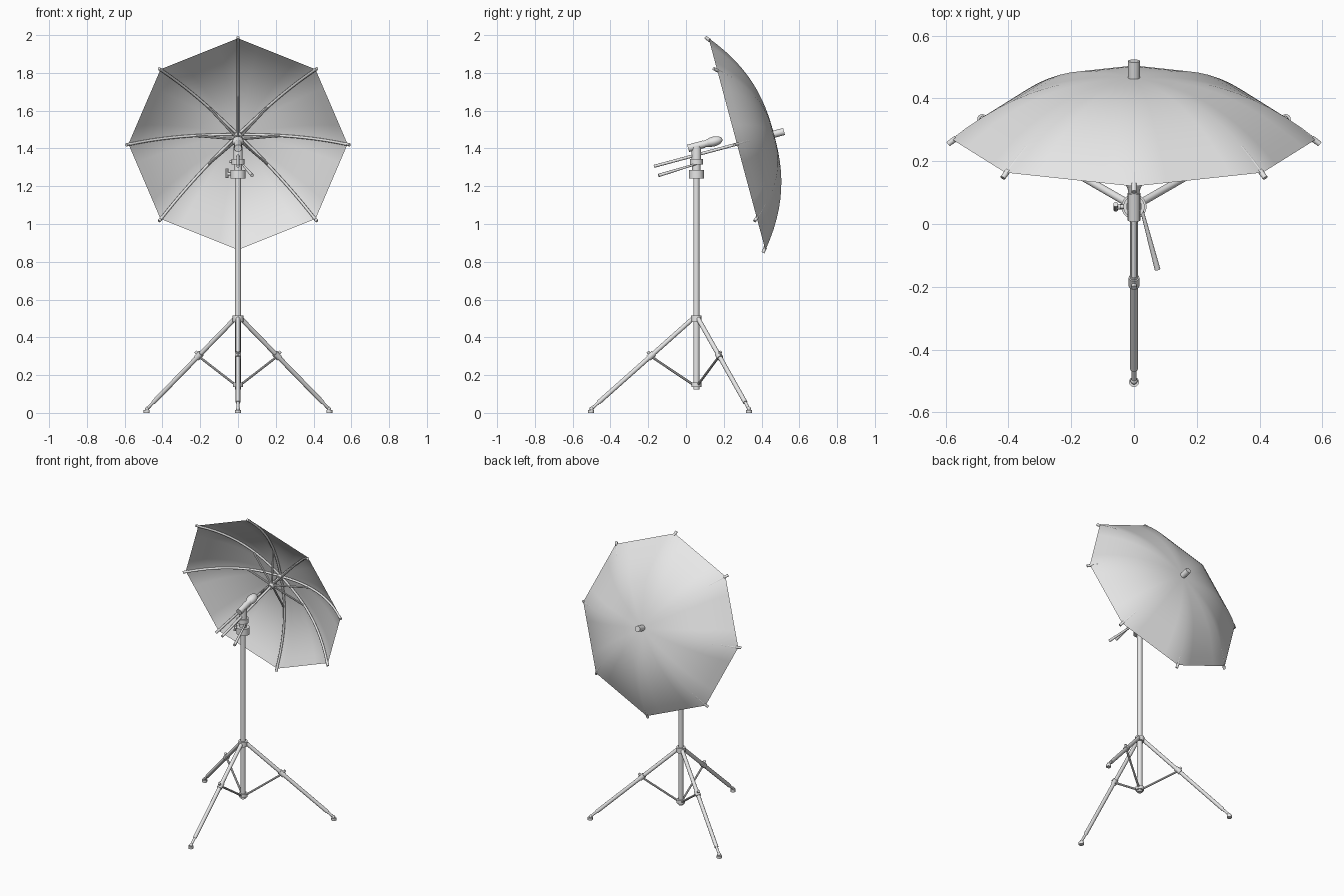
import bpy, bmesh, math
from mathutils import Vector

if "Cube" in bpy.data.objects:
    bpy.data.objects.remove(bpy.data.objects["Cube"])

GREY = (0.8, 0.8, 0.8, 1)
mat = bpy.data.materials.new("pale grey")
mat.use_nodes = True
mat.diffuse_color = GREY
mat.node_tree.nodes["Principled BSDF"].inputs["Base Color"].default_value = GREY


def finish(ob, name, angle=35):
    ob.name = name
    ob.data.materials.clear()
    ob.data.materials.append(mat)
    bpy.ops.object.select_all(action="DESELECT")
    ob.select_set(True)
    bpy.context.view_layer.objects.active = ob
    bpy.ops.object.shade_smooth_by_angle(angle=math.radians(angle))
    return ob


def rod(name, a, b, r1, r2=None, sides=16):
    """Straight or tapered cylinder between two points."""
    a, b = Vector(a), Vector(b)
    d = b - a
    bpy.ops.mesh.primitive_cone_add(vertices=sides, radius1=r1, radius2=r1 if r2 is None else r2,
                                    depth=d.length, location=(a + b) / 2,
                                    rotation=d.to_track_quat("Z", "Y").to_euler())
    return finish(bpy.context.object, name)


def ball(name, loc, scale, tilt=0):
    bpy.ops.mesh.primitive_uv_sphere_add(segments=20, ring_count=12, radius=1, location=loc,
                                         rotation=(tilt, 0, 0))
    bpy.context.object.scale = scale
    return finish(bpy.context.object, name)


def tube(name, points, radius):
    """Round tube along a path."""
    cu = bpy.data.curves.new(name, "CURVE")
    cu.dimensions = "3D"
    cu.bevel_depth = radius
    cu.bevel_resolution = 2
    cu.use_fill_caps = True
    sp = cu.splines.new("POLY")
    sp.points.add(len(points) - 1)
    for p, co in zip(sp.points, points):
        p.co = (*co, 1)
    ob = bpy.data.objects.new(name, cu)
    bpy.context.collection.objects.link(ob)
    bpy.ops.object.select_all(action="DESELECT")
    ob.select_set(True)
    bpy.context.view_layer.objects.active = ob
    bpy.ops.object.convert(target="MESH")
    return finish(bpy.context.object, name, 50)


# ---- stand ----
PY = 0.055
def at(z, x=0, y=0):
    return Vector((x, PY + y, z))

rod("pole", at(0.125), at(1.26), 0.016)
rod("leg_hub", at(0.482), at(0.515), 0.028)
rod("strut_hub", at(0.137), at(0.162), 0.026)

for i, deg in enumerate((-90, 30, 150)):
    t = math.radians(deg)
    out = Vector((math.cos(t), math.sin(t), 0))
    top, foot = at(0.498) + out * 0.02, at(0.022) + out * 0.555
    d = (foot - top).normalized()
    joint = top.lerp(foot, 0.41)
    up = Vector((0, 0, 1))
    n = (up - d * up.dot(d)).normalized()
    rod(f"leg_upper_{i}", top, top.lerp(foot, 0.93), 0.012)
    rod(f"leg_lower_{i}", top.lerp(foot, 0.9), foot, 0.008)
    rod(f"leg_collar_{i}", joint - d * 0.018, joint + d * 0.018, 0.017)
    rod(f"leg_knob_{i}", joint, joint + n * 0.028, 0.008)
    rod(f"strut_{i}", joint - n * 0.014, at(0.15) + out * 0.018, 0.0065, sides=10)
    rod(f"foot_{i}", foot + d * 0.004 - up * 0.019, foot + d * 0.004 - up * 0.003, 0.016)
    ball(f"foot_ball_{i}", foot, (0.011, 0.011, 0.011))

# ---- umbrella frame: axis tilted upward to the back ----
TILT = math.radians(15)
AX = Vector((0, math.cos(TILT), math.sin(TILT)))
UP = Vector((0, -math.sin(TILT), math.cos(TILT)))
SIDE = Vector((1, 0, 0))
CENTRE = Vector((0, 0.27, 1.423))
R, DEPTH = 0.58, 0.203

def spot(a, r=0, ang=0):
    return CENTRE + AX * a + (SIDE * math.sin(ang) + UP * math.cos(ang)) * r

def dome(r):
    return DEPTH * (1 - (r / R) ** 2.4)

# canopy: eight flat-edged panels
RIBS, SUB, RINGS = 8, 4, 12
rib_angles = [k * math.tau / RIBS for k in range(RIBS)]
bm = bmesh.new()
apex = bm.verts.new(spot(DEPTH))
prev = None
for j in range(1, RINGS + 1):
    r = R * j / RINGS
    ring = []
    for k in range(RIBS):
        a = spot(dome(r), r, rib_angles[k])
        b = spot(dome(r), r, rib_angles[(k + 1) % RIBS])
        ring += [bm.verts.new(a.lerp(b, s / SUB)) for s in range(SUB)]
    n = len(ring)
    for k in range(n):
        m = (k + 1) % n
        if prev:
            bm.faces.new((prev[k], ring[k], ring[m], prev[m]))
        else:
            bm.faces.new((apex, ring[k], ring[m]))
    prev = ring
bmesh.ops.recalc_face_normals(bm, faces=bm.faces)
if sum((f.normal.dot(AX) for f in bm.faces)) < 0:
    bmesh.ops.reverse_faces(bm, faces=bm.faces)
me = bpy.data.meshes.new("canopy")
bm.to_mesh(me)
bm.free()
canopy = bpy.data.objects.new("canopy", me)
bpy.context.collection.objects.link(canopy)
finish(canopy, "canopy", 45)

# ribs, rim tips and stretchers
for k, ang in enumerate(rib_angles):
    radii = [0.012 + (R - 0.012) * j / 12 for j in range(13)]
    tube(f"rib_{k}", [spot(dome(r) - 0.009, r, ang) for r in radii], 0.0075)
    end = spot(-0.002, R - 0.006, ang)
    out = (spot(0, R, ang) - spot(dome(R * 0.95), R * 0.95, ang)).normalized()
    rod(f"rib_tip_{k}", end - out * 0.01, end + out * 0.022, 0.0085, sides=12)
    rod(f"stretcher_{k}", spot(0.1, 0.012, ang), spot(dome(0.22) - 0.016, 0.22, ang), 0.006, sides=10)

rod("umbrella_shaft", spot(-0.455), spot(0.22), 0.008)
rod("runner", spot(0.075), spot(0.125), 0.017)
rod("rib_crown", spot(0.17), spot(0.2), 0.02)
rod("ferrule", spot(0.195), spot(0.258), 0.019)

# ---- head bracket ----
rod("pole_collar", at(1.24), at(1.285), 0.04, sides=24)
rod("bracket_stem", at(1.28), at(1.32), 0.022)
rod("swivel_plate", at(1.315), at(1.345), 0.034, sides=24)
rod("bracket_body", at(1.34), at(1.41), 0.025)
rod("collar_screw", at(1.265), at(1.265, -0.055), 0.009)
rod("collar_wing", at(1.245, -0.058, -0.008), at(1.292, -0.058, 0.008), 0.008, sides=10)
rod("swivel_screw", at(1.33), at(1.33, -0.045), 0.007)
rod("tilt_lever", at(1.318, 0.022), at(1.257, 0.075, -0.2), 0.005, 0.009, sides=12)

# lamp lying on the bracket, pointing to the canopy
lamp = at(1.412)
rod("lamp_socket", lamp - AX * 0.045, lamp + AX * 0.045, 0.02)
rod("lamp_neck", lamp + AX * 0.04, lamp + AX * 0.08, 0.016, 0.025)
ball("lamp_bulb", lamp + AX * 0.095, (0.03, 0.048, 0.026), TILT)
